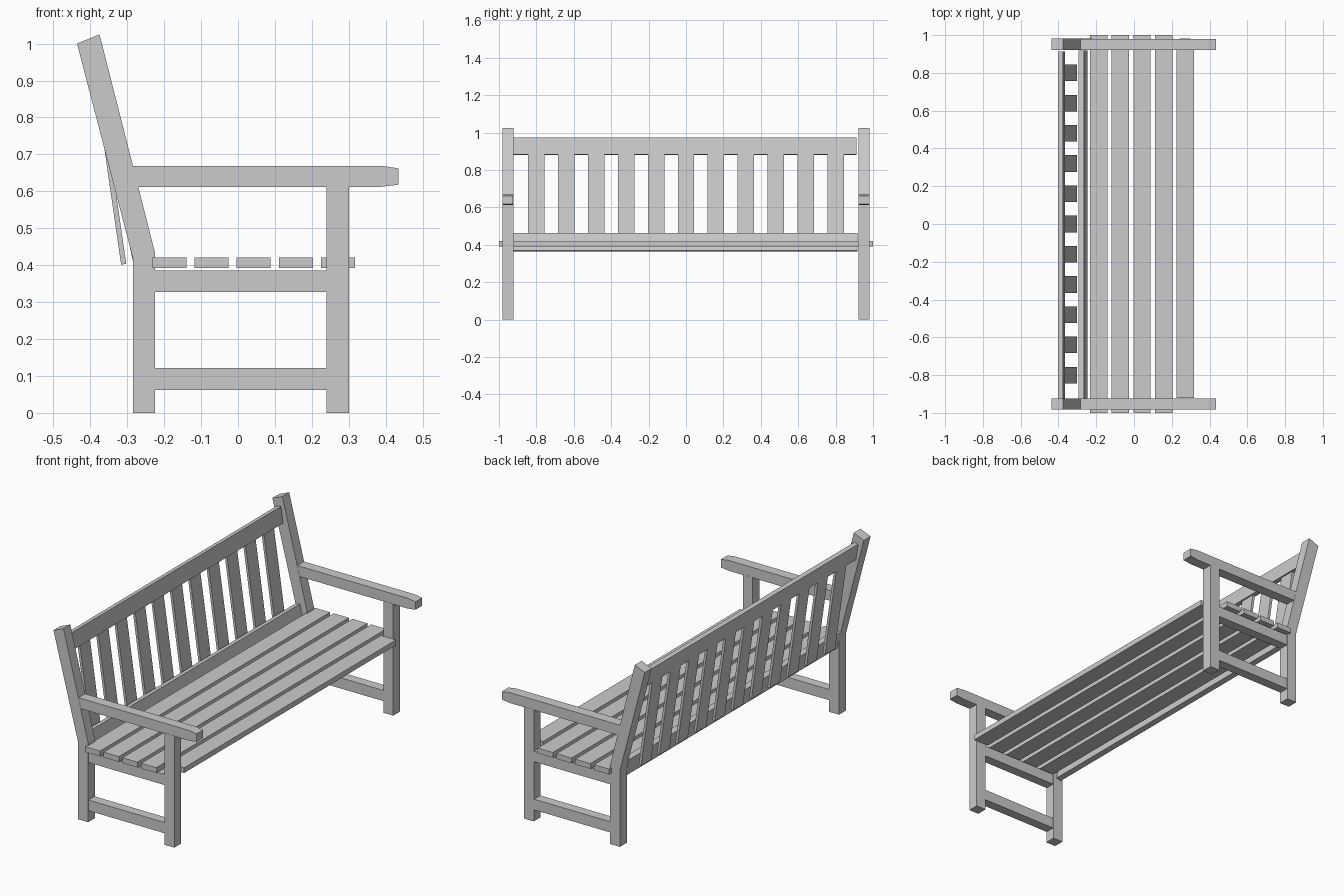
import bpy, bmesh
from math import radians, sin, cos

if "Cube" in bpy.data.objects:
    bpy.data.objects.remove(bpy.data.objects["Cube"])


def prism(name, profile, y0, y1):
    """Extrude an x-z outline from y0 to y1."""
    bm = bmesh.new()
    face = bm.faces.new([bm.verts.new((x, y0, z)) for x, z in profile])
    new = bmesh.ops.extrude_face_region(bm, geom=[face])["geom"]
    bmesh.ops.translate(bm, vec=(0, y1 - y0, 0),
                        verts=[v for v in new if isinstance(v, bmesh.types.BMVert)])
    bmesh.ops.recalc_face_normals(bm, faces=bm.faces)
    mesh = bpy.data.meshes.new(name)
    bm.to_mesh(mesh)
    bm.free()
    obj = bpy.data.objects.new(name, mesh)
    bpy.context.collection.objects.link(obj)
    return obj


def rect(x0, x1, z0, z1):
    return [(x0, z0), (x1, z0), (x1, z1), (x0, z1)]


def tilted(cx, cz, thick, height, lean):
    """Rectangle outline leaning backwards (towards -x) by lean degrees."""
    s, c = sin(radians(lean)), cos(radians(lean))
    return [(cx + u * c - w * s, cz + u * s + w * c)
            for u, w in rect(-thick / 2, thick / 2, -height / 2, height / 2)]


# End frames: bent back post, front leg, armrest, two stretchers
post = [(-.285, 0), (-.225, 0), (-.225, .435), (-.375, 1.025), (-.436, 1.0), (-.285, .42)]
arm = [(-.30, .612), (.385, .612), (.435, .618), (.435, .662), (.39, .669), (-.30, .669)]
frame_parts = [
    ("back_post", post, 0),
    ("front_leg", rect(.24, .30, 0, .615), 0),
    ("armrest", arm, .001),
    ("seat_bearer", rect(-.23, .245, .327, .386), .003),
    ("lower_stretcher", rect(-.23, .245, .062, .121), .003),
]
for side, (ya, yb) in (("right", (.921, .981)), ("left", (-.982, -.923))):
    for name, outline, inset in frame_parts:
        prism(f"{name}_{side}", outline, ya + inset, yb - inset)

# Seat slats: the front one fits between the legs
for i in range(5):
    x = -.232 + i * .1142
    half = .922 if i == 4 else 1.0
    prism(f"seat_slat_{i + 1}", rect(x, x + .092, .392, .421), -half, half)

# Back rails
prism("top_back_rail", tilted(-.383, .927, .025, .09, 8.2), -.925, .912)
prism("lower_back_rail", tilted(-.27, .414, .03, .096, 12), -.925, .918)

# Upright back slats
for i in range(11):
    y = -.8 + i * .16
    prism(f"back_slat_{i + 1}", tilted(-.346, .655, .014, .51, 8.2), y - .044, y + .044)
